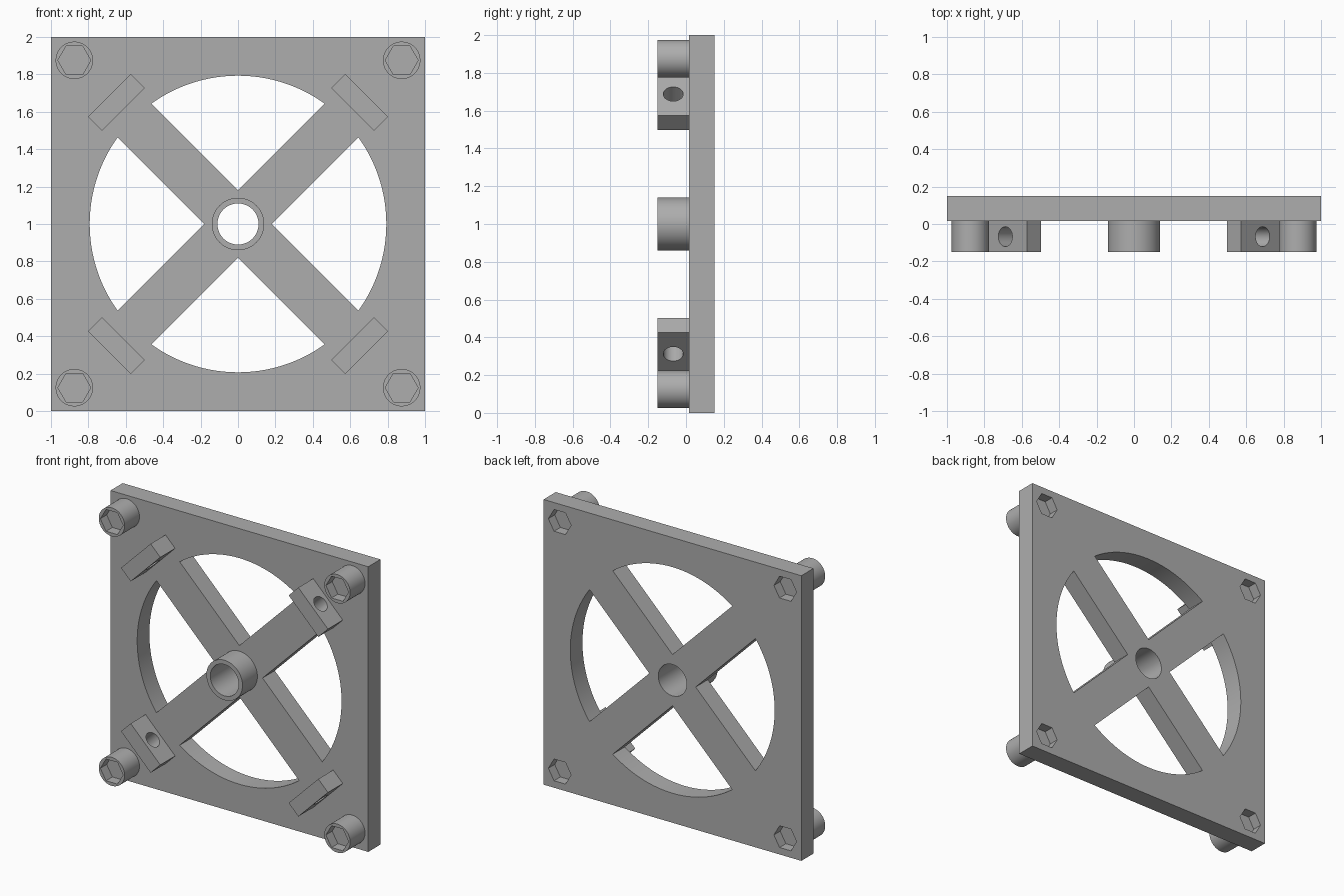
import bpy
import bmesh
from math import radians, sqrt
from mathutils import Matrix

default = bpy.data.objects.get("Cube")
if default:
    bpy.data.objects.remove(default, do_unlink=True)

# One plain grey for everything
GREY = (0.42, 0.42, 0.42, 1)
grey = bpy.data.materials.new("plain grey")
grey.use_nodes = True
grey.diffuse_color = GREY
grey.node_tree.nodes["Principled BSDF"].inputs["Base Color"].default_value = GREY

FRONT, FACE, BACK = -0.15, 0.015, 0.15   # boss front, plate front, plate back
MID = 1.0                                # height of the hub
SOCKET = 0.07                            # depth of the hexagonal sockets


def finish(name, bm):
    mesh = bpy.data.meshes.new(name)
    bm.to_mesh(mesh)
    bm.free()
    mesh.materials.append(grey)
    obj = bpy.data.objects.new(name, mesh)
    bpy.context.collection.objects.link(obj)
    return obj


def rod(name, radius, y0, y1, x=0, z=MID, sides=64, spin=0):
    """Cylinder or prism lying along y."""
    bm = bmesh.new()
    place = (Matrix.Translation((x, (y0 + y1) / 2, z))
             @ Matrix.Rotation(radians(90), 4, "X")
             @ Matrix.Rotation(radians(spin), 4, "Z"))
    bmesh.ops.create_cone(bm, cap_ends=True, segments=sides, radius1=radius,
                          radius2=radius, depth=y1 - y0, matrix=place)
    return finish(name, bm)


def box(name, size, y0, y1, along=0, angle=0):
    """Box pushed out along a spoke direction turned about the hub."""
    bm = bmesh.new()
    place = (Matrix.Translation((0, 0, MID))
             @ Matrix.Rotation(radians(angle), 4, "Y")
             @ Matrix.Translation((along, (y0 + y1) / 2, 0))
             @ Matrix.Diagonal((size[0], y1 - y0, size[1], 1)))
    bmesh.ops.create_cube(bm, size=1, matrix=place)
    return finish(name, bm)


def cut(obj, *cutters):
    """Subtract the cutters and discard them."""
    for cutter in cutters:
        mod = obj.modifiers.new("cut", "BOOLEAN")
        mod.operation = "DIFFERENCE"
        mod.solver = "EXACT"
        mod.object = cutter
        bpy.context.view_layer.objects.active = obj
        bpy.ops.object.modifier_apply(modifier=mod.name)
        bpy.data.objects.remove(cutter, do_unlink=True)
    return obj


parts = []
corners = [(sx, sz) for sx in (-1, 1) for sz in (-1, 1)]

# Square plate with a round window, leaving a diagonal cross of spokes
window = rod("window_cutter", 0.793, FACE - 0.1, BACK + 0.1, sides=128)
cut(window, *[box("spoke_cutter", (3, 0.18 * sqrt(2)), -0.5, 0.5, angle=a)
              for a in (45, -45)])
plate = box("plate", (2, 2), FACE, BACK)
cut(plate, window, rod("bore_cutter", 0.11, -0.5, 0.5))
parts.append(plate)

# Central hub tube
hub = rod("hub", 0.14, FRONT, FACE)
parts.append(cut(hub, rod("bore_cutter", 0.11, -0.5, 0.5)))

# Corner bosses with hexagonal sockets in front and in the plate back
for sx, sz in corners:
    x, z = 0.875 * sx, MID + 0.875 * sz
    boss = rod("corner_boss", 0.1, FRONT, FACE, x, z)
    cut(boss, rod("socket_cutter", 0.088, FRONT - 0.1, FRONT + SOCKET, x, z, 6, 30))
    cut(plate, rod("socket_cutter", 0.088, BACK - SOCKET, BACK + 0.1, x, z, 6, 30))
    parts.append(boss)

# Drilled lugs across the outer end of each spoke
for angle in (45, 135, 225, 315):
    lug = box("drilled_lug", (0.106, 0.325), FRONT, FACE, 0.92, angle)
    bm = bmesh.new()
    place = (Matrix.Translation((0, 0, MID))
             @ Matrix.Rotation(radians(angle), 4, "Y")
             @ Matrix.Translation((0.92, (FRONT + FACE) / 2, 0))
             @ Matrix.Rotation(radians(90), 4, "Y"))
    bmesh.ops.create_cone(bm, cap_ends=True, segments=48, radius1=0.053,
                          radius2=0.053, depth=0.4, matrix=place)
    parts.append(cut(lug, finish("drill_cutter", bm)))

# Smooth round walls, keep edges sharp
bpy.ops.object.select_all(action="DESELECT")
for part in parts:
    part.select_set(True)
bpy.context.view_layer.objects.active = plate
bpy.ops.object.shade_smooth_by_angle(angle=radians(30))
